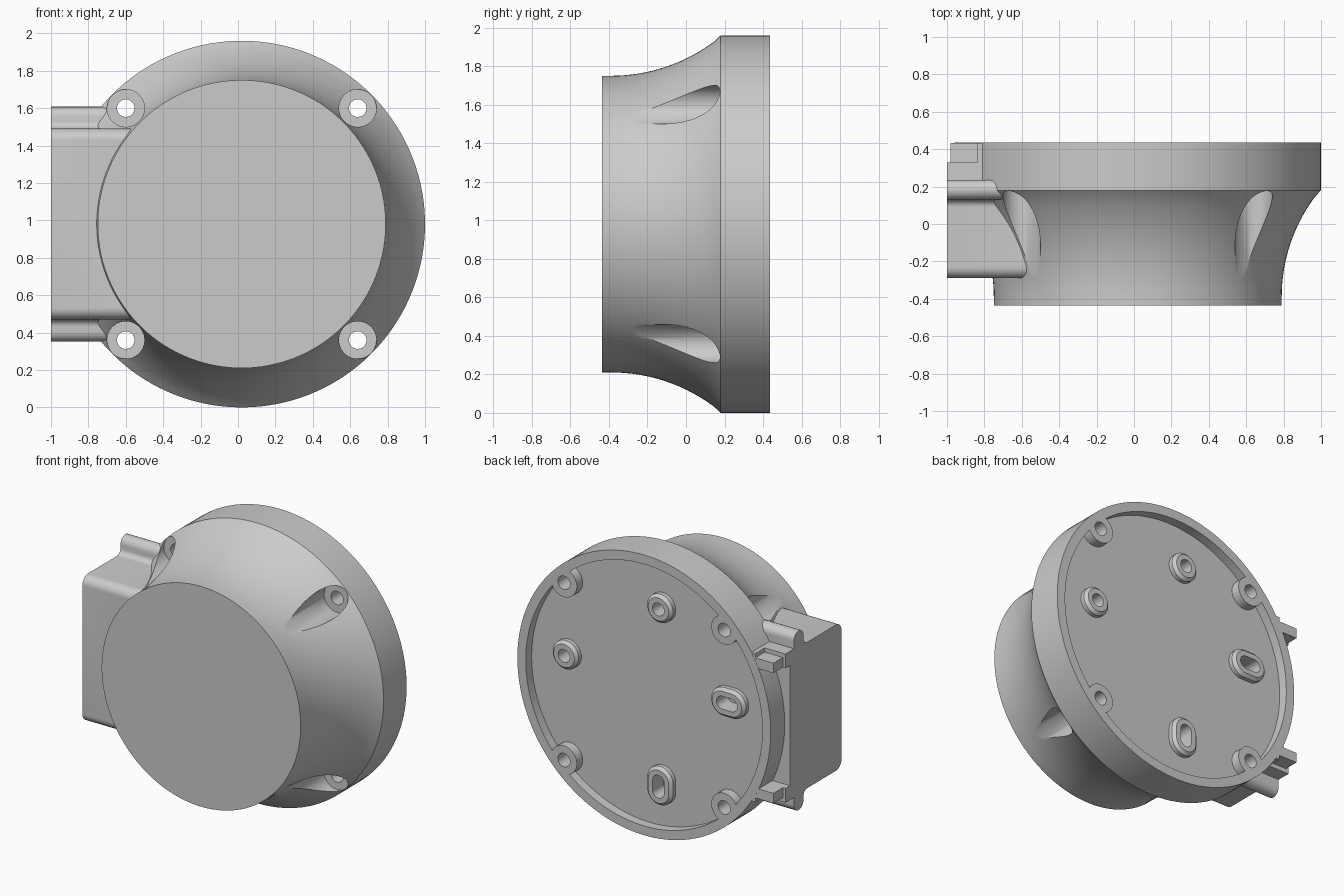
import bpy, bmesh, math

cube = bpy.data.objects.get("Cube")
if cube:
    bpy.data.objects.remove(cube, do_unlink=True)

CX, CZ = 0.02, 0.98          # axis of the round housing
FRONT, STEP, BACK, FLOOR = -0.435, 0.18, 0.435, 0.37
TAU = 2 * math.pi

grey = bpy.data.materials.new("light_grey")
grey.use_nodes = True
colour = (0.6, 0.6, 0.6, 1)
grey.diffuse_color = colour
grey.node_tree.nodes["Principled BSDF"].inputs["Base Color"].default_value = colour


def loft(name, loops):
    """Closed solid through a list of equal point loops."""
    bm = bmesh.new()
    rings = [[bm.verts.new(p) for p in loop] for loop in loops]
    n = len(rings[0])
    for a, b in zip(rings, rings[1:]):
        for i in range(n):
            j = (i + 1) % n
            bm.faces.new((a[i], a[j], b[j], b[i]))
    bm.faces.new(rings[0])
    bm.faces.new(rings[-1])
    bmesh.ops.recalc_face_normals(bm, faces=bm.faces)
    mesh = bpy.data.meshes.new(name)
    bm.to_mesh(mesh)
    bm.free()
    mesh.materials.append(grey)
    obj = bpy.data.objects.new(name, mesh)
    bpy.context.collection.objects.link(obj)
    return obj


def turned(name, x, z, sections, stretch=(0, 0), sides=32):
    """Round or slot-shaped solid along y; sections are (y, radius)."""
    loops = []
    for y, r in sections:
        loop = []
        for i in range(sides):
            c, s = math.cos(TAU * (i + .5) / sides), math.sin(TAU * (i + .5) / sides)
            loop.append((CX + x + r * c + math.copysign(stretch[0], c), y,
                         CZ + z + r * s + math.copysign(stretch[1], s)))
        loops.append(loop)
    return loft(name, loops)


def block(name, x, y, z):
    return loft(name, [[(px, py, CZ + pz) for py, pz in
                        ((y[0], z[0]), (y[1], z[0]), (y[1], z[1]), (y[0], z[1]))]
                       for px in x])


def combine(target, tool, operation):
    """Apply a boolean and discard the tool."""
    tool.hide_render = True
    mod = target.modifiers.new("cut", "BOOLEAN")
    mod.operation, mod.solver, mod.object = operation, "EXACT", tool
    bpy.ops.object.select_all(action="DESELECT")
    bpy.context.view_layer.objects.active = target
    target.select_set(True)
    bpy.ops.object.modifier_apply(modifier=mod.name)
    bpy.data.objects.remove(tool, do_unlink=True)


def arc(cy, cz, r, start, end, steps=8):
    angles = [math.radians(start + (end - start) * i / steps) for i in range(steps + 1)]
    return [(cy + r * math.cos(a), cz + r * math.sin(a)) for a in angles]


# Flared housing with a straight rear flange
flare, r_small, r_big = 0.895, 0.77, 0.98
sections = [(FRONT, r_small)]
for i in range(17):
    d = 0.57 * i / 16
    sections.append((STEP - 0.57 + d, r_small + flare - math.sqrt(flare ** 2 - d ** 2)))
sections[-1] = (STEP, r_big)
sections.append((BACK, r_big))
housing = turned("housing", 0, 0, sections, sides=128)

# Side cable box with a rounded ear rail along its top and bottom
half = arc(-0.23, 0.45, 0.06, 180, 90)
half += arc(0.09, 0.55, 0.04, -90, 0)
half += arc(0.1825, 0.575, 0.0525, 180, 0, 12)
half += [(0.235, 0.51), (0.28, 0.51)]
outline = half + [(y, -z) for y, z in reversed(half)]
box = loft("cable_box", [[(x, y, CZ + z) for y, z in outline] for x in (-1, -0.45)])
combine(housing, box, "UNION")

# Stepped clips behind the cable box
for s in (1, -1):
    for x, y, z in ((-1, (0.2, 0.33), (0.42, 0.52)),
                    (-0.98, (0.3, 0.434), (0.42, 0.49)),
                    (-0.84, (0.3, 0.434), (0.42, 0.52))):
        clip = block("clip", (x, -0.8), y, sorted((s * z[0], s * z[1])))
        combine(housing, clip, "UNION")

# Rear recess, leaving the screw bosses standing flush with the rim
corners = [(sx * 0.62, sz * 0.62) for sx in (1, -1) for sz in (1, -1)]
recess = turned("recess", 0, 0, [(FLOOR, 0.915), (0.6, 0.915)], sides=128)
for x, z in corners:
    combine(recess, turned("boss", x, z, [(0.3, 0.1), (0.7, 0.1)]), "DIFFERENCE")
combine(housing, recess, "DIFFERENCE")

# Screw pockets from the front and through holes
for x, z in corners:
    combine(housing, turned("pocket", x, z, [(-0.6, 0.1), (STEP, 0.1)], sides=48), "DIFFERENCE")
    combine(housing, turned("hole", x, z, [(0, 0.047), (0.6, 0.047)]), "DIFFERENCE")

# Chamfered mounting pads on the recess floor: two round, two slotted
for x, z, stretch in ((-0.1, 0.62, (0, 0)), (0.63, 0.1, (0, 0)),
                      (-0.63, 0.1, (0.035, 0)), (-0.1, -0.62, (0, 0.035))):
    pad = [(0.3, 0.1), (0.4, 0.1), (0.42, 0.08)]
    combine(housing, turned("pad", x, z, pad, stretch), "UNION")
    combine(housing, turned("pad_hole", x, z, [(0.3, 0.045), (0.6, 0.045)], stretch), "DIFFERENCE")

# Smooth curved walls, keep machined edges crisp
bpy.ops.object.select_all(action="DESELECT")
housing.select_set(True)
bpy.context.view_layer.objects.active = housing
bpy.ops.object.shade_smooth_by_angle(angle=math.radians(30))
